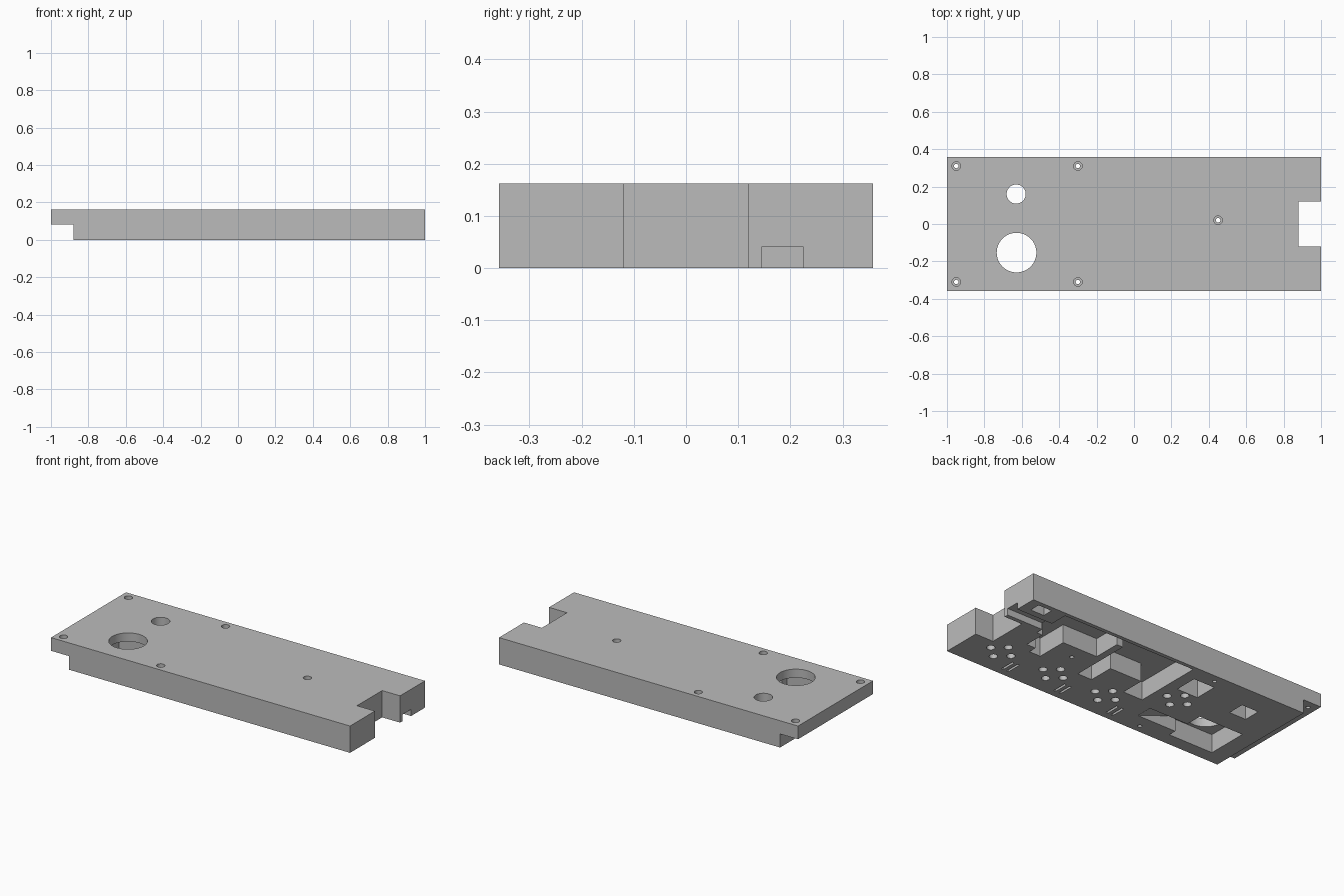
import bpy, bmesh, math

old = bpy.data.objects.get("Cube")
if old:
    bpy.data.objects.remove(old, do_unlink=True)

grey = bpy.data.materials.new("plain_grey")
grey.use_nodes = True
grey.diffuse_color = (0.5, 0.5, 0.5, 1)
grey.node_tree.nodes["Principled BSDF"].inputs["Base Color"].default_value = grey.diffuse_color

TOP = 0.162      # plate thickness
DEEP = 0.11      # pocket depth from the underside
LOW = -0.05      # cutters start below the underside
HIGH = TOP + 0.05


def prism(name, outline, z0, z1):
    """Extrude a plan outline between two heights."""
    bm = bmesh.new()
    face = bm.faces.new([bm.verts.new((x, y, z0)) for x, y in outline])
    grown = bmesh.ops.extrude_face_region(bm, geom=[face])["geom"]
    bmesh.ops.translate(bm, vec=(0, 0, z1 - z0),
                        verts=[v for v in grown if isinstance(v, bmesh.types.BMVert)])
    bmesh.ops.recalc_face_normals(bm, faces=bm.faces)
    mesh = bpy.data.meshes.new(name)
    bm.to_mesh(mesh)
    bm.free()
    mesh.materials.append(grey)
    obj = bpy.data.objects.new(name, mesh)
    bpy.context.collection.objects.link(obj)
    return obj


def rect(x0, x1, y0, y1):
    return [(x0, y0), (x1, y0), (x1, y1), (x0, y1)]


def circle(cx, cy, r, n=32):
    return [(cx + r * math.cos(2 * math.pi * i / n), cy + r * math.sin(2 * math.pi * i / n))
            for i in range(n)]


def cut(outline, z0, z1):
    c = prism("cutter", outline, z0, z1)
    c.hide_render = True
    cutters.append(c)
    return c


cutters = []

# Plate with a notch in the left end
base = prism("base_plate", [(-1, -.358), (1, -.358), (1, -.12), (.88, -.12),
                            (.88, .12), (1, .12), (1, .358), (-1, .358)], 0, TOP)

# Step under the right end
cut(rect(-1.1, -.88, -.5, .5), LOW, .082)

# Stepped central cavity in the underside
cut([(-.13, .335), (-.13, -.087), (0, -.087), (0, .06), (.215, .06), (.215, -.095),
     (.31, -.095), (.31, .277), (.352, .277), (.352, .11), (.585, .11), (.585, -.08),
     (.66, -.08), (.66, -.03), (.72, -.03), (.72, .1), (.76, .1), (.76, .335)], LOW, DEEP)

# Cable slot from the left end, and a small pocket beside it
cut(rect(.74, 1.1, .145, .225), LOW, .04)
cut(rect(.85, .94, .265, .33), LOW, .06)

# Square pockets, two of them opening into round holes
cut(rect(-.34, -.2, .12, .26), LOW, DEEP)
for cx, cy, half_x, half_y, r in [(-.63, .16, .056, .052, .051), (-.628, -.153, .148, .126, .106)]:
    cut(rect(cx - half_x, cx + half_x, cy - half_y, cy + half_y), LOW, DEEP)
    cut(circle(cx, cy, r, 64), DEEP - .03, HIGH)

# Sloping channel running into the large pocket
ramp = cut(rect(-.5, -.22, -.23, -.13), LOW, .1)
for v in ramp.data.vertices:
    if v.co.x > -.3 and v.co.z > 0:
        v.co.z = .002

# Rings of small blind holes
for cx, cy in [(.775, -.18), (.412, -.18), (.05, -.18), (-.275, .03)]:
    for dx, dy in [(.07, 0), (-.07, 0), (0, .062), (0, -.062)]:
        cut(circle(cx + dx, cy + dy, .023, 20), LOW, .05)

# Pairs of narrow slots
for cx in (.633, .27, -.093):
    for dx in (-.018, .018):
        cut(rect(cx + dx - .007, cx + dx + .007, -.315, -.225), LOW, .05)

# Counterbored screw holes
for cx, cy in [(-.95, .31), (-.95, -.31), (-.3, .31), (-.3, -.31), (.45, .02)]:
    cut(circle(cx, cy, .012, 24), LOW, HIGH)
    cut(circle(cx, cy, .023, 24), TOP - .03, HIGH)

# Apply every cut and drop the cutters
bpy.ops.object.select_all(action="DESELECT")
base.select_set(True)
bpy.context.view_layer.objects.active = base
for c in cutters:
    mod = base.modifiers.new("cut", "BOOLEAN")
    mod.operation = "DIFFERENCE"
    mod.solver = "EXACT"
    mod.object = c
    bpy.ops.object.modifier_apply(modifier=mod.name)
    bpy.data.objects.remove(c, do_unlink=True)

bpy.ops.object.shade_smooth_by_angle(angle=math.radians(25))
